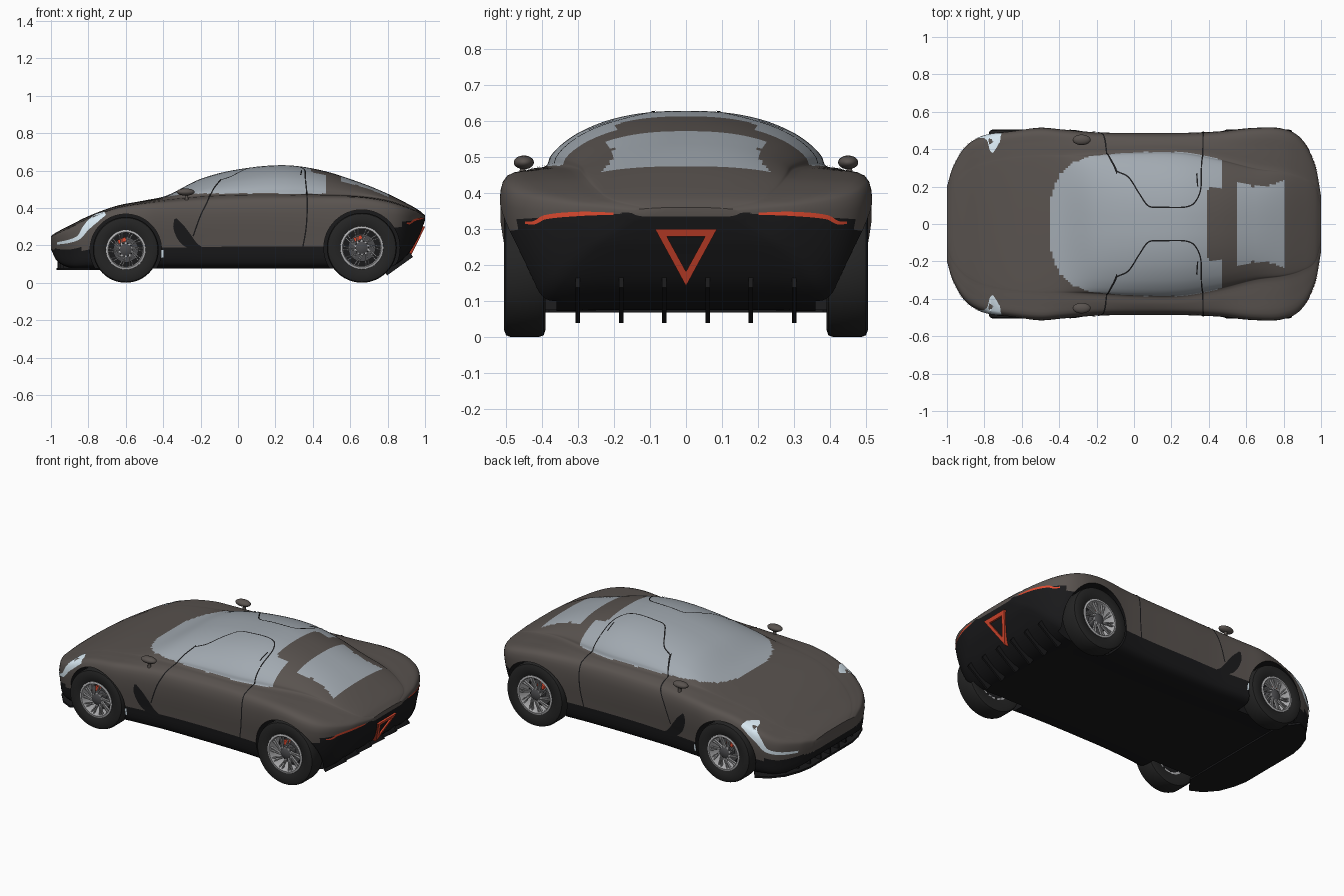
import bpy, bmesh
from math import pi, cos, sin, hypot
from mathutils import Vector, Matrix
from mathutils.bvhtree import BVHTree

if "Cube" in bpy.data.objects:
    bpy.data.objects.remove(bpy.data.objects["Cube"])


def material(name, *rgb):
    m = bpy.data.materials.new(name)
    m.diffuse_color = (*rgb, 1)
    m.use_nodes = True
    m.node_tree.nodes["Principled BSDF"].inputs["Base Color"].default_value = m.diffuse_color
    return m


PAINT = material("brown_paint", .10, .086, .078)
GLASS = material("smoked_glass", .36, .40, .44)
BLACK = material("black_trim", .010, .010, .011)
RUBBER = material("rubber", .018, .018, .018)
ALLOY = material("alloy", .45, .45, .46)
STEEL = material("dark_steel", .07, .07, .075)
RED = material("red_lamp", .75, .07, .03)
WHITE = material("pale_lamp", .70, .82, .90)


def make(name, bm, mat=None, angle=.6):
    me = bpy.data.meshes.new(name)
    bm.to_mesh(me)
    bm.free()
    ob = bpy.data.objects.new(name, me)
    bpy.context.collection.objects.link(ob)
    if mat:
        me.materials.append(mat)
    smooth(ob, angle)
    return ob


def smooth(ob, angle):
    bpy.ops.object.select_all(action='DESELECT')
    ob.select_set(True)
    bpy.context.view_layer.objects.active = ob
    bpy.ops.object.shade_smooth_by_angle(angle=angle)


def hermite(ks, vs, k):
    """Smooth interpolation of tuples vs at knots ks."""
    n = len(ks)
    i = max(j for j in range(n - 1) if ks[j] <= k or j == 0)
    h = ks[i + 1] - ks[i]
    t = (k - ks[i]) / h

    def slope(j, c):
        a, b = max(j - 1, 0), min(j + 1, n - 1)
        return (vs[b][c] - vs[a][c]) / (ks[b] - ks[a]) * h
    return [(2*t**3 - 3*t*t + 1) * vs[i][c] + (3*t*t - 2*t**3) * vs[i + 1][c]
            + (t**3 - 2*t*t + t) * slope(i, c) + (t**3 - t*t) * slope(i + 1, c)
            for c in range(len(vs[0]))]


def spline(pts, n):
    ks = [0]
    for p, q in zip(pts, pts[1:]):
        ks.append(ks[-1] + max(hypot(q[0] - p[0], q[1] - p[1]), 1e-5))
    out = [hermite(ks, pts, ks[i] + (ks[i + 1] - ks[i]) * j / n)
           for i in range(len(pts) - 1) for j in range(n)]
    return out + [list(pts[-1])]


# Body stations: x, half width, floor z, widest z, shoulder z, cabin half width, belt z, roof z
ST = [(-1, .20, .18, .215, .237, .13, .246, .25), (-.97, .30, .12, .22, .255, .2, .266, .27),
      (-.9, .415, .082, .235, .285, .28, .30, .306), (-.8, .472, .078, .275, .335, .33, .35, .356),
      (-.65, .50, .078, .32, .39, .36, .405, .411), (-.5, .515, .078, .345, .415, .37, .432, .44),
      (-.38, .505, .078, .355, .425, .37, .447, .467), (-.2, .49, .078, .36, .435, .375, .465, .555),
      (0, .487, .078, .37, .44, .385, .474, .606), (.25, .487, .078, .37, .445, .385, .475, .628),
      (.45, .495, .078, .37, .447, .35, .475, .60), (.65, .515, .078, .37, .447, .30, .465, .537),
      (.8, .508, .082, .365, .425, .28, .443, .476), (.9, .45, .145, .355, .395, .25, .41, .426),
      (.97, .31, .255, .35, .368, .2, .378, .386), (1, .15, .335, .345, .352, .1, .357, .36)]


def section(x):
    w, zb, zw, zs, cy, zc, zr = hermite([s[0] for s in ST], [s[1:] for s in ST], x)
    k = .94 - .09 * min(max((x - .7) / .15, 0), 1)
    h = zw - zb
    pts = [(0, zb), (.5*k*w, zb), (.9*k*w, zb), (k*w, zb + .1*h),
           ((.35*k + .65)*w, zb + .5*h), (w, zw), (.965*w, zs), ((.965*w + cy)/2, zc - .25*(zc - zs))]
    pts += [(cy*f, zc + (zr - zc) * (1 - f**2.4)**.66) for f in (1, .97, .9, .78, .6, .4, .2, 0)]
    return spline(pts, 4)


# Body shell
bm = bmesh.new()
N, rings = 200, []
for i in range(N + 1):
    t = i / N
    x = .5 * (2*t - 1) - .5 * cos(pi*t)
    half = section(x)
    ring = half + [(-y, z) for y, z in half[-2:0:-1]]
    rings.append([bm.verts.new((x, y, z)) for y, z in ring])
for a, b in zip(rings, rings[1:]):
    for j in range(len(a)):
        k = (j + 1) % len(a)
        bm.faces.new((a[j], a[k], b[k], b[j]))
bm.faces.new(rings[0])
bm.faces.new(rings[-1])
bmesh.ops.recalc_face_normals(bm, faces=bm.faces)
SURF = BVHTree.FromBMesh(bm)
body = make("body", bm)

# Wheel arches cut from the shell: x, tyre radius, rim radius, arch radius
WHEELS = (("front", -.60, .176, .103, .191), ("rear", .662, .187, .112, .203))
AXIS_Y = Matrix.Rotation(pi/2, 4, 'X')
bm = bmesh.new()
for _, x, r, _, arch in WHEELS:
    for s in (-1, 1):
        bmesh.ops.create_cone(bm, cap_ends=True, segments=64, radius1=arch, radius2=arch, depth=.4,
                              matrix=Matrix.Translation((x, s*.56, r)) @ AXIS_Y)
cutter = make("arch_cutter", bm)
cutter.hide_render = True
mod = body.modifiers.new("arches", 'BOOLEAN')
mod.operation, mod.solver, mod.object = 'DIFFERENCE', 'EXACT', cutter
bpy.context.view_layer.objects.active = body
bpy.ops.object.modifier_apply(modifier=mod.name)
bpy.data.objects.remove(cutter)


def is_glass(x, y, z):
    y = abs(y)
    if .55 < x < .8:                                    # rear window
        return y < .2 + 2*(x - .67)**2 and z > .4
    if not -.46 < x < .47 or (x > .39 and y < .19):
        return False
    front = (max(-x, 0)/.45)**3 + (y/.385)**3 < 1
    return front and z > min(.477, .45 + .2*(x + .42))


def is_black(x, y, z):
    for _, wx, r, _, arch in WHEELS:
        if hypot(x - wx, z - r) < arch + .0005 and abs(y) > .355 and z < r + arch and z < .4:
            return True
    if x > .8:
        return z < .345 - .25*(1 - x)
    return z < .18


body.data.materials.clear()
for m in (PAINT, GLASS, BLACK):
    body.data.materials.append(m)
for p in body.data.polygons:
    p.material_index = 1 if is_glass(*p.center) else 2 if is_black(*p.center) else 0
smooth(body, .6)


# Strips laid on the body: path of (a, b, width) projected along one axis
def snap(view, a, b, s):
    o, d = {"side": ((a, s*1.5, b), (0, -s, 0)), "top": ((a, s*b, 1.5), (0, 0, -1)),
            "rear": ((1.5, s*a, b), (-1, 0, 0))}[view]
    co, no, _, _ = SURF.ray_cast(Vector(o), Vector(d))
    if co is None:
        co, no, _, _ = SURF.find_nearest(Vector(o) + Vector(d))
    return co + no * .003, no


def strip(name, mat, view, path, n=8, across=4):
    pts = spline(path, n)
    for s in (1, -1):
        bm, rows, nos = bmesh.new(), [], []
        for i, (a, b, w) in enumerate(pts):
            p, q = pts[max(i - 1, 0)], pts[min(i + 1, len(pts) - 1)]
            d = Vector((p[1] - q[1], q[0] - p[0])).normalized() * w
            hits = [snap(view, a + d.x*(j/across - .5), b + d.y*(j/across - .5), s) for j in range(across + 1)]
            rows.append([bm.verts.new(h[0]) for h in hits])
            nos.append(hits[0][1])
        for i in range(len(rows) - 1):
            for j in range(across):
                f = bm.faces.new((rows[i][j], rows[i][j+1], rows[i+1][j+1], rows[i+1][j]))
                f.normal_update()
                if f.normal.dot(nos[i]) < 0:
                    f.normal_flip()
        make(name + ("_left" if s > 0 else "_right"), bm, mat)


W = .007
strip("headlight", WHITE, "side", [(-.71, .37, .02), (-.76, .342, .04), (-.81, .295, .034),
                                   (-.85, .243, .022), (-.90, .222, .018), (-.965, .21, .012)])
strip("side_marker", WHITE, "side", [(-.405, .175, .012), (-.405, .135, .012)])
strip("side_intake", BLACK, "side", [(-.335, .342, .012), (-.32, .30, .055), (-.28, .235, .07),
                                     (-.23, .195, .04), (-.18, .18, .006)])
strip("tail_light", RED, "rear", [(.20, .343, .006), (.30, .342, .012), (.39, .333, .012),
                                  (.42, .318, .010), (.445, .318, .006)])
strip("door_seam_front", BLACK, "side", [(-.24, .25, W), (-.2, .36, W), (-.17, .42, W), (-.13, .5, W), (-.09, .55, W)], 8, 1)
strip("door_seam_rear", BLACK, "side", [(.345, .18, W), (.365, .3, W), (.37, .44, W), (.36, .55, W)], 8, 1)
strip("door_seam_roof", BLACK, "top", [(-.09, .28, W), (-.03, .25, W), (.03, .16, W), (.08, .095, W), (.15, .09, W),
                                       (.27, .09, W), (.32, .11, W), (.355, .18, W), (.36, .3, W)], 8, 1)
strip("door_handle", BLACK, "top", [(.34, .20, W), (.335, .27, W)], 8, 1)


def box(bm, size, loc, rot=Matrix()):
    bmesh.ops.create_cube(bm, size=1, matrix=Matrix.Translation(loc) @ rot @ Matrix.Diagonal((*size, 1)))


def prism(name, mat, loops, shift):
    """Closed solid between point loops (one filled outline, or outline plus hole)."""
    bm = bmesh.new()
    rings = [[bm.verts.new(p) for p in lp] for lp in loops]
    n = len(rings[0])
    if len(rings) == 1:
        faces = [bm.faces.new(rings[0])]
    else:
        faces = [bm.faces.new((rings[0][i], rings[0][(i+1) % n], rings[1][(i+1) % n], rings[1][i])) for i in range(n)]
    ext = bmesh.ops.extrude_face_region(bm, geom=faces, use_keep_orig=True)["geom"]
    bmesh.ops.translate(bm, vec=shift, verts=[v for v in ext if isinstance(v, bmesh.types.BMVert)])
    bmesh.ops.recalc_face_normals(bm, faces=bm.faces)
    return make(name, bm, mat)


# Triangular rear lamp
def tri(k, dx):
    return [(.945 + dx + .49*k*dz, k*y, .247 + k*dz) for y, dz in ((-.086, .053), (.086, .053), (0, -.105))]


prism("rear_lamp_frame", RED, [tri(1, .03), tri(.62, .03)], (-.03, 0, 0))
prism("rear_lamp_centre", BLACK, [tri(.62, .02)], (-.02, 0, 0))

# Front splitter, nose fins and rear diffuser fins
edge = [(-.97, .2), (-.955, .28), (-.92, .37), (-.86, .44), (-.79, .475), (-.72, .38)]
prism("front_splitter", BLACK, [[(x, y, .068) for x, y in edge] + [(x, -y, .068) for x, y in edge[::-1]]], (0, 0, .011))
bm = bmesh.new()
for i in range(-4, 5):
    box(bm, (.10, .012, .07), (-.915 + .0035*i*i, i*.085, .112))
make("nose_fins", bm, BLACK)
bm = bmesh.new()
for i in range(6):
    box(bm, (.17, .012, .04), (.855, -.30 + .12*i, .105), Matrix.Rotation(-.62, 4, 'Y'))
make("diffuser_fins", bm, BLACK)


# Wheels
def lathe(name, mat, profile, x, z, s, seg=48):
    bm = bmesh.new()
    rings = [[bm.verts.new((x + r*cos(2*pi*i/seg), s*y, z + r*sin(2*pi*i/seg))) for i in range(seg)] for r, y in profile]
    for a, b in zip(rings, rings[1:] + rings[:1]):
        for i in range(seg):
            j = (i + 1) % seg
            bm.faces.new((a[i], a[j], b[j], b[i]))
    bmesh.ops.remove_doubles(bm, verts=bm.verts, dist=1e-5)
    bmesh.ops.recalc_face_normals(bm, faces=bm.faces)
    make(name, bm, mat)


for end, x, r, rim, _ in WHEELS:
    for s in (1, -1):
        tag = end + ("_left_" if s > 0 else "_right_")
        lathe(tag + "tyre", RUBBER, [(rim, .40), (r - .02, .39), (r - .005, .395), (r, .41), (r, .485),
                                     (r - .005, .499), (r - .02, .505), (rim + .02, .503), (rim, .495)], x, r, s)
        lathe(tag + "rim", ALLOY, [(rim + .003, .499), (rim - .008, .502), (rim - .014, .482),
                                   (rim - .014, .405), (rim + .003, .405)], x, r, s)
        lathe(tag + "back_plate", BLACK, [(0, .415), (rim, .415), (rim, .405), (0, .405)], x, r, s)
        lathe(tag + "brake_disc", STEEL, [(0, .445), (rim*.66, .445), (rim*.66, .435), (0, .435)], x, r, s)
        lathe(tag + "hub", STEEL, [(0, .498), (.024, .496), (.036, .488), (.038, .41), (0, .41)], x, r, s, 24)
        bm = bmesh.new()
        for i in range(10):
            for skew in (-.09, .09):
                turn = Matrix.Rotation(2*pi*i/10 + skew, 4, 'Y')
                c = turn @ Vector(((rim + .022)/2, 0, .006))
                box(bm, (rim - .035, .012, .0055), (x + c.x, s*.487, r + c.z), turn @ Matrix.Rotation(.2, 4, 'Y'))
        make(tag + "spokes", bm, ALLOY)
        bm = bmesh.new()
        box(bm, (.045, .03, .022), (x - .02, s*.456, r + .05), Matrix.Rotation(-.38, 4, 'Y'))
        make(tag + "caliper", bm, RED)

# Door mirrors on short stalks
for s in (1, -1):
    bm = bmesh.new()
    bmesh.ops.create_uvsphere(bm, u_segments=24, v_segments=14, radius=1,
                              matrix=Matrix.Translation((-.28, s*.45, .485)) @ Matrix.Diagonal((.048, .028, .019, 1)))
    bmesh.ops.create_cone(bm, cap_ends=True, segments=12, radius1=.012, radius2=.007, depth=.06,
                          matrix=Matrix.Translation((-.275, s*.453, .45)))
    make("mirror_left" if s > 0 else "mirror_right", bm, PAINT)
